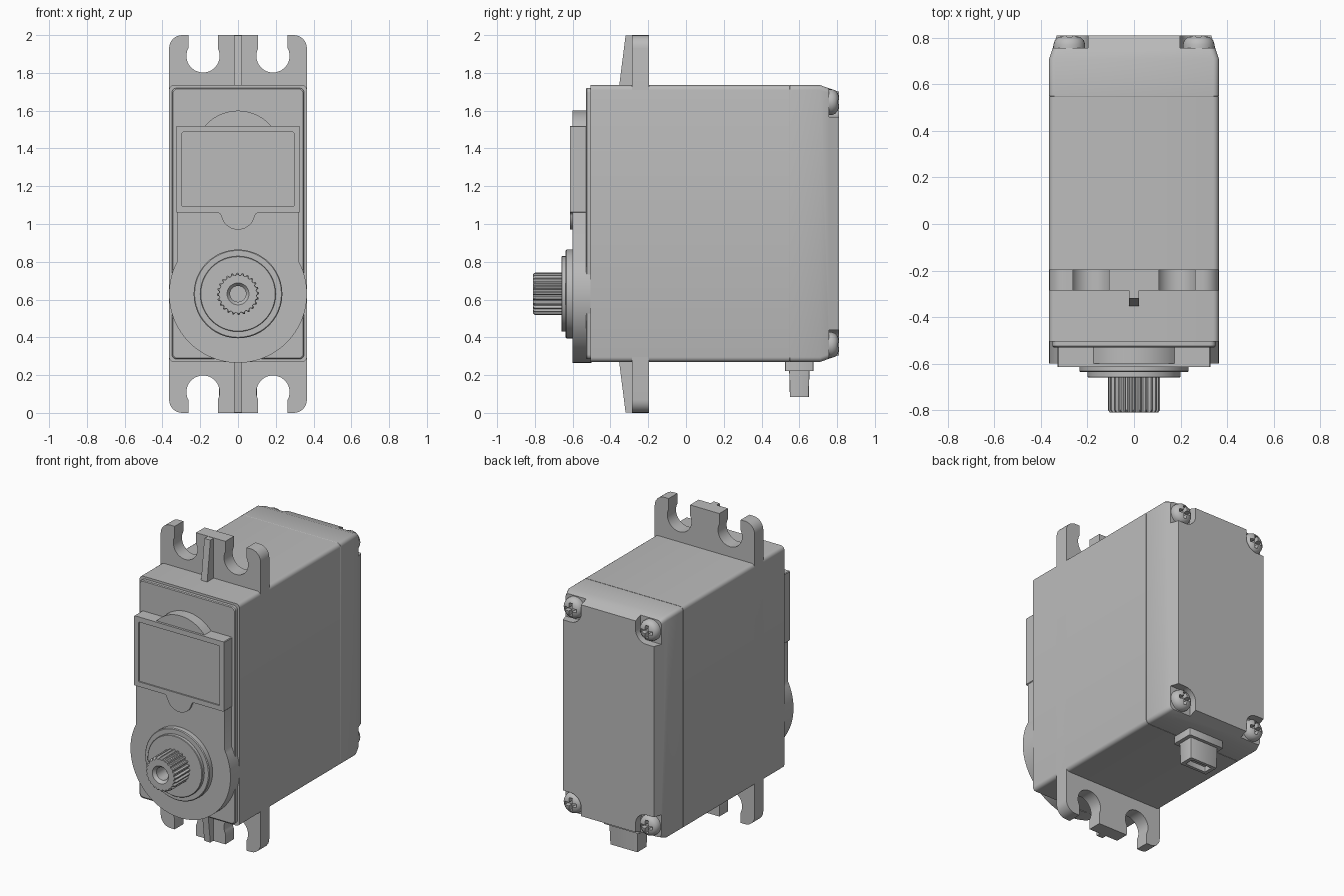
import bpy, bmesh, math
from math import pi, cos, sin

old = bpy.data.objects.get("Cube")
if old:
    bpy.data.objects.remove(old, do_unlink=True)

grey = bpy.data.materials.new("plain grey")
grey.use_nodes = True
grey.diffuse_color = (0.5, 0.5, 0.5, 1)
grey.node_tree.nodes["Principled BSDF"].inputs["Base Color"].default_value = (0.5, 0.5, 0.5, 1)


# ---- helpers ----
def loft(name, rings, axis="y"):
    """Skin 2D outlines of equal length placed at heights along an axis, with capped ends."""
    bm = bmesh.new()
    loops = []
    for pts, h in rings:
        loops.append([bm.verts.new((a, h, b) if axis == "y" else (a, b, h)) for a, b in pts])
    n = len(loops[0])
    for lo, hi in zip(loops, loops[1:]):
        for i in range(n):
            j = (i + 1) % n
            bm.faces.new((lo[i], lo[j], hi[j], hi[i]))
    bm.faces.new(loops[0])
    bm.faces.new(loops[-1])
    bmesh.ops.recalc_face_normals(bm, faces=bm.faces)
    me = bpy.data.meshes.new(name)
    bm.to_mesh(me)
    bm.free()
    ob = bpy.data.objects.new(name, me)
    bpy.context.collection.objects.link(ob)
    me.materials.append(grey)
    return ob


def prism(name, pts, h0, h1, axis="y"):
    return loft(name, [(pts, h0), (pts, h1)], axis)


def arc(cx, cz, r, a0, a1, n):
    return [(cx + r * cos(a0 + (a1 - a0) * i / n), cz + r * sin(a0 + (a1 - a0) * i / n))
            for i in range(n + 1)]


def circle(cx, cz, r, n=48):
    return arc(cx, cz, r, 0, 2 * pi, n)[:-1]


def rect(hw, z0, z1, r=0.025, n=4, cx=0):
    """Rounded rectangle outline."""
    out = []
    for k, (x, z) in enumerate([(cx + hw - r, z1 - r), (cx - hw + r, z1 - r),
                                (cx - hw + r, z0 + r), (cx + hw - r, z0 + r)]):
        out += arc(x, z, r, k * pi / 2, (k + 1) * pi / 2, n)
    return out


def cut(ob, cutter):
    mod = ob.modifiers.new("cut", "BOOLEAN")
    mod.operation = "DIFFERENCE"
    mod.solver = "EXACT"
    mod.object = cutter
    bpy.context.view_layer.objects.active = ob
    bpy.ops.object.modifier_apply(modifier=mod.name)
    bpy.data.objects.remove(cutter, do_unlink=True)


parts = []
ZA = 0.63  # height of the output shaft axis

# ---- case ----
case = rect(0.365, 0.27, 1.735)
parts.append(prism("front_case", case, -0.505, -0.195))
parts.append(prism("middle_case", case, -0.195, 0.548))
parts.append(loft("front_plate", [(rect(0.35, 0.285, 1.72), -0.49), (rect(0.35, 0.285, 1.72), -0.525),
                                  (rect(0.345, 0.29, 1.715), -0.53)]))
lid = loft("rear_lid", [(rect(0.362, 0.273, 1.732), 0.546), (case, 0.551), (case, 0.71),
                        (rect(0.332, 0.305, 1.70), 0.81)])
parts.append(lid)

# ---- mounting flange with open screw slots ----
open_a = math.asin(0.041 / 0.088)
quarter = ([(0.107, 2.0)] + arc(0.185, 1.89, 0.088, pi - open_a, 2 * pi + open_a, 24)
           + [(0.263, 2.0)] + arc(0.295, 1.93, 0.07, pi / 2, 0, 6))
right = quarter + [(x, 2 - z) for x, z in reversed(quarter)]
outline = right + [(-x, z) for x, z in reversed(right)]
parts.append(prism("mounting_flange", outline, -0.285, -0.195))

# Tapered ribs bracing the flange
for name, f in (("upper_rib", lambda z: z), ("lower_rib", lambda z: 2 - z)):
    rib = [((-0.022, -0.355), (0.022, -0.355), (0.022, -0.25), (-0.022, -0.25)),
           ((-0.022, -0.32), (0.022, -0.32), (0.022, -0.25), (-0.022, -0.25))]
    parts.append(loft(name, [(rib[0], f(1.72)), (rib[1], f(1.998))], "z"))

# ---- raised gear cover on the front ----
a = math.acos(0.323 / 0.365)
cover = [(0.323, 1.52), (-0.323, 1.52)] + arc(0, ZA, 0.365, pi - a, 2 * pi + a, 64)
parts.append(prism("gear_cover", cover, -0.60, -0.50))
h = math.asin(0.151 / 0.231)
parts.append(prism("cover_arch", arc(0, 1.369, 0.231, h, pi - h, 20), -0.60, -0.50))

# Label panel with a shallow recessed window and a round tab
outer, inner = rect(0.328, 1.06, 1.52, 0.004, 1), rect(0.296, 1.092, 1.486, 0.004, 1)
parts.append(loft("label_panel", [(outer, -0.52), (outer, -0.615), (inner, -0.615), (inner, -0.606)]))
tab = ([(0.11, 1.062), (0.11, 1.06)] + arc(0.11, 1.04, 0.02, pi / 2, pi, 4)
       + arc(0, 1.06, 0.09, -0.22, -pi + 0.22, 20) + arc(-0.11, 1.04, 0.02, 0, pi / 2, 4)
       + [(-0.11, 1.062)])
parts.append(prism("panel_tab", tab, -0.614, -0.59))

# ---- output shaft ----
parts.append(loft("shaft_collar", [(circle(0, ZA, r), y) for r, y in
                                   ((0.235, -0.59), (0.235, -0.632), (0.23, -0.637), (0.2, -0.637),
                                    (0.2, -0.657), (0.197, -0.66))]))
TEETH = 24


def gear(ro, ri):
    pts = []
    for i in range(TEETH * 4):
        t = 2 * pi * i / (TEETH * 4)
        r = ro if i % 4 < 2 else ri
        pts.append((r * cos(t), ZA + r * sin(t)))
    return pts


N = TEETH * 4
parts.append(loft("splined_shaft", [(gear(0.112, 0.1), -0.65), (gear(0.112, 0.1), -0.80),
                                    (gear(0.104, 0.098), -0.81), (circle(0, ZA, 0.058, N), -0.81),
                                    (circle(0, ZA, 0.042, N), -0.79), (circle(0, ZA, 0.042, N), -0.70)]))

# ---- rear screws sitting in open corner pockets ----
for sx, side in ((1, "left"), (-1, "right")):
    for sz, level in ((1, "upper"), (-1, "lower")):
        pocket = arc(0.278, 0.643, 0.08, pi, 1.5 * pi, 10) + [(0.45, 0.563), (0.45, 0.85), (0.198, 0.85)]
        cut(lid, prism("pocket_cutter", [(sx * x, 1.0025 + sz * z) for x, z in pocket], 0.757, 0.9))
        cx, cz = sx * 0.278, 1.0025 + sz * 0.643
        screw = loft(f"{level}_{side}_screw", [(circle(cx, cz, r, 32), y) for r, y in
                     ((0.068, 0.75), (0.068, 0.772), (0.062, 0.79), (0.048, 0.803), (0.025, 0.81))])
        w, l = 0.011, 0.042
        cross = [(w, l), (-w, l), (-w, w), (-l, w), (-l, -w), (-w, -w),
                 (-w, -l), (w, -l), (w, -w), (l, -w), (l, w), (w, w)]
        cut(screw, prism("cross_cutter", [(cx + x, cz + z) for x, z in cross], 0.775, 0.9))
        parts.append(screw)

# ---- cable outlet underneath ----
parts.append(prism("cable_collar", rect(0.13, 0.525, 0.675, 0.008, 2), 0.222, 0.29, "z"))
o, i = rect(0.10, 0.55, 0.65, 0.006, 2), rect(0.075, 0.57, 0.63, 0.006, 2)
parts.append(loft("cable_outlet", [(rect(0.105, 0.546, 0.654, 0.006, 2), 0.23), (o, 0.085), (i, 0.085), (i, 0.12)], "z"))

# ---- shading ----
bpy.ops.object.select_all(action="DESELECT")
for ob in parts:
    ob.select_set(True)
bpy.context.view_layer.objects.active = parts[0]
bpy.ops.object.shade_smooth_by_angle(angle=math.radians(30))
